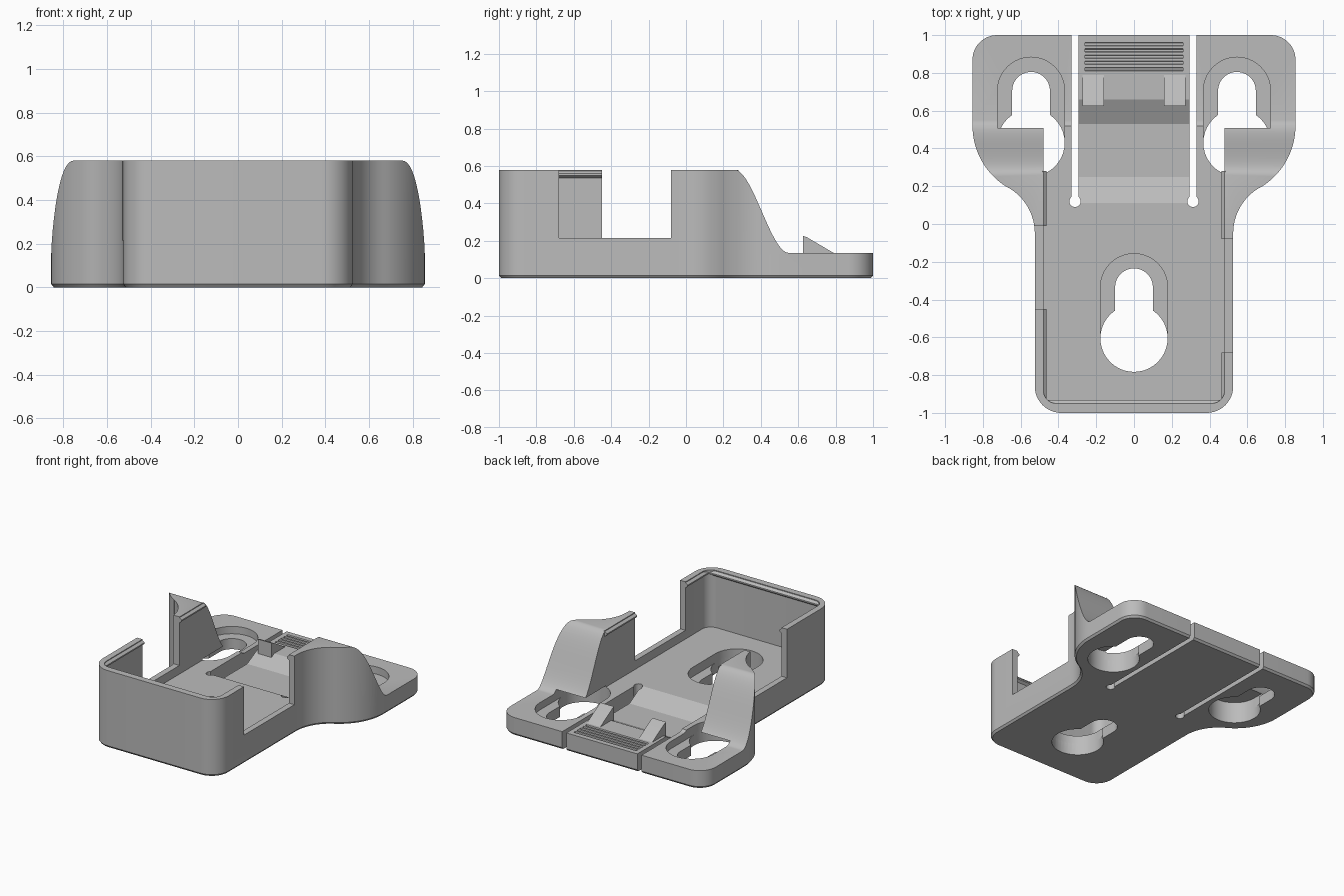
import bpy, bmesh
from math import cos, sin, radians
from mathutils import Vector

if "Cube" in bpy.data.objects:
    bpy.data.objects.remove(bpy.data.objects["Cube"])

grey = bpy.data.materials.new("plain grey")
grey.use_nodes = True
grey.diffuse_color = (0.5, 0.5, 0.5, 1)
grey.node_tree.nodes["Principled BSDF"].inputs["Base Color"].default_value = (0.5, 0.5, 0.5, 1)

FLOOR, PLATE, SHELF, TOP = 0.15, 0.135, 0.08, 0.58


def arc(cx, cy, r, a0, a1, n=12):
    angles = [radians(a0 + (a1 - a0) * i / n) for i in range(n + 1)]
    return [(cx + r * cos(a), cy + r * sin(a)) for a in angles]


def mirrored(half):
    """Close a right-hand outline with its reflection in x."""
    return half + [(-x, y) for x, y in reversed(half)]


def finish(name, bm):
    bmesh.ops.recalc_face_normals(bm, faces=bm.faces)
    me = bpy.data.meshes.new(name)
    bm.to_mesh(me)
    bm.free()
    me.materials.append(grey)
    ob = bpy.data.objects.new(name, me)
    bpy.context.collection.objects.link(ob)
    return ob


def prism(name, pts, lo, hi, axis="z"):
    """Extrude an outline: (x, y) along z, (y, z) along x, (x, z) along y."""
    place = {"z": lambda p, t: (p[0], p[1], t),
             "x": lambda p, t: (t, p[0], p[1]),
             "y": lambda p, t: (p[0], t, p[1])}[axis]
    bm = bmesh.new()
    a = [bm.verts.new(place(p, lo)) for p in pts]
    b = [bm.verts.new(place(p, hi)) for p in pts]
    bm.faces.new(a)
    bm.faces.new(b)
    for i in range(len(pts)):
        j = (i + 1) % len(pts)
        bm.faces.new((a[i], a[j], b[j], b[i]))
    return finish(name, bm)


def box(name, x0, x1, y0, y1, z0, z1):
    return prism(name, [(x0, y0), (x1, y0), (x1, y1), (x0, y1)], z0, z1)


def combine(target, tool, operation="DIFFERENCE"):
    mod = target.modifiers.new("cut", "BOOLEAN")
    mod.operation, mod.solver, mod.object = operation, "EXACT", tool
    with bpy.context.temp_override(object=target, active_object=target):
        bpy.ops.object.modifier_apply(modifier=mod.name)
    bpy.data.objects.remove(tool)


# Flared outline with a small chamfer along the underside
half = (arc(0.385, -0.86, 0.14, -90, 0) + arc(0.805, -0.05, 0.28, 180, 120)
        + arc(0.475, 0.52, 0.38, -60, 0, 16) + arc(0.725, 0.87, 0.13, 0, 90))
outline = mirrored(half)


def inset(pts, d):
    out = []
    for i, p in enumerate(pts):
        t = Vector(pts[(i + 1) % len(pts)]) - Vector(pts[i - 1])
        t.normalize()
        out.append((p[0] - t.y * d, p[1] + t.x * d))
    return out


bm = bmesh.new()
rings = [[bm.verts.new((x, y, z)) for x, y in pts] for pts, z in
         ((inset(outline, 0.012), 0), (outline, 0.015), (outline, 0.8))]
bm.faces.new(rings[0])
bm.faces.new(rings[-1])
for a, b in zip(rings, rings[1:]):
    for i in range(len(a)):
        j = (i + 1) % len(a)
        bm.faces.new((a[i], a[j], b[j], b[i]))
body = finish("holder_body", bm)

# Side profile: tall holder sweeping down to the thin rear plate
sweep = []
for i in range(21):
    t = i / 20
    sweep.append((0.26 + 0.29 * t, TOP - (TOP - PLATE) * t * t * (3 - 2 * t)))
profile = [(-1.2, -0.1), (-1.2, TOP)] + sweep + [(1.2, PLATE), (1.2, -0.1)]
combine(body, prism("profile_tool", profile, -1, 1, "x"), "INTERSECT")

# Cavity between the walls
cavity = mirrored(arc(0.41, -0.88, 0.07, -90, 0, 8) + [(0.48, 1.2)])
combine(body, prism("cavity_tool", cavity, FLOOR, 1))

# Openings in the side walls
combine(body, box("window_tool", 0.4, 0.75, -0.68, -0.08, 0.215, 1))
combine(body, box("window_tool", -0.75, -0.4, -0.45, -0.01, 0.215, 1))

# Dip in the flexible tongue
dip = [(0.11, FLOOR), (0.25, 0.07), (0.53, 0.07), (0.66, PLATE), (0.66, 0.3), (0.11, 0.3)]
combine(body, prism("dip_tool", dip, -0.296, 0.296, "x"))

# Slots with round ends that free the tongue
for s in (-1, 1):
    combine(body, box("slot_tool", s * 0.3125 - 0.0175, s * 0.3125 + 0.0175, 0.12, 1.2, -0.1, 0.4))
    combine(body, prism("slot_end_tool", arc(s * 0.3125, 0.12, 0.03, 0, 345, 23), -0.1, 0.4))


def stadium(x, y0, y1, r):
    return arc(x, y0, r, 180, 360, 20) + arc(x, y1, r, 0, 180, 20)


# Keyhole mounts: round entry, narrow neck, and a wide recess for the screw head
for x, y0, y1, roof in ((0, -0.605, -0.335, 0.3), (0.545, 0.43, 0.705, 0.16),
                        (-0.545, 0.43, 0.705, 0.16)):
    combine(body, prism("recess_tool", stadium(x, y0, y1, 0.178), SHELF, roof))
    combine(body, prism("entry_tool", arc(x, y0, 0.178, 0, 351, 39), -0.1, SHELF + 0.02))
    combine(body, prism("neck_tool", stadium(x, y0, y1, 0.1), -0.1, SHELF + 0.02))

# Grip grooves at the tip of the tongue
for i in range(5):
    y = 0.82 + i * 0.033
    groove = [(y - 0.012, PLATE + 0.01), (y - 0.006, PLATE - 0.012),
              (y + 0.006, PLATE - 0.012), (y + 0.012, PLATE + 0.01)]
    combine(body, prism("groove_tool", groove, -0.26, 0.26, "x"))

# Latch hooks on the tongue
parts = [body]
hook = [(0.625, PLATE - 0.02), (0.625, 0.226), (0.645, 0.22), (0.79, PLATE), (0.79, PLATE - 0.02)]
for side, s in (("left", 1), ("right", -1)):
    x0, x1 = sorted((s * 0.16, s * 0.272))
    parts.append(prism(side + "_latch_hook", hook, x0, x1, "x"))

# Snap lips under the rim
lip = [(0.485, 0.578), (0.462, 0.56), (0.462, 0.55), (0.485, 0.532)]
for side, s, y0, y1 in (("left_front", 1, -0.93, -0.68), ("left_rear", 1, -0.08, 0.28),
                        ("right_front", -1, -0.93, -0.45), ("right_rear", -1, -0.01, 0.28)):
    parts.append(prism(side + "_lip", [(s * x, z) for x, z in lip], y0, y1, "y"))
parts.append(prism("front_lip", [(-x - 0.47, z) for x, z in lip], -0.46, 0.46, "x"))

bpy.ops.object.select_all(action="DESELECT")
for ob in parts:
    ob.select_set(True)
bpy.context.view_layer.objects.active = body
bpy.ops.object.shade_smooth_by_angle(angle=radians(25))
